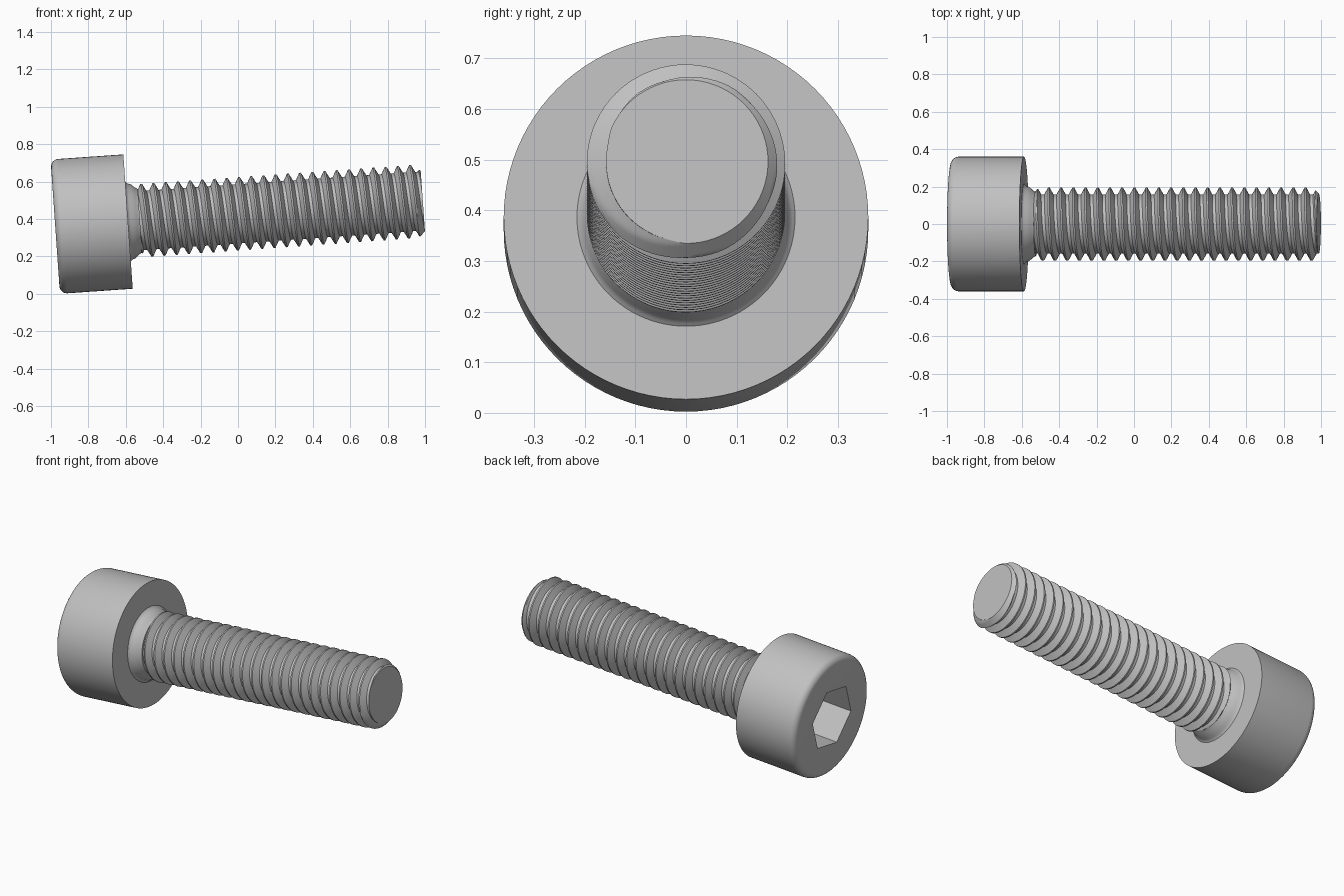
import bpy, bmesh
from math import sin, cos, pi, radians
from mathutils import Matrix, Vector

cube = bpy.data.objects.get("Cube")
if cube:
    bpy.data.objects.remove(cube, do_unlink=True)

# Sizes along the screw axis (local x = 0 under the head)
PITCH, CREST, ROOT = 0.0655, 0.196, 0.158
HEAD_R, HEAD_H, FILLET = 0.36, 0.39, 0.04
HEX_R, HEX_DEPTH = 0.189, 0.2
START, END, LAST_CREST = 0.06, 1.58, 1.525
TILT = Matrix.Translation((-0.588, 0, 0.386)) @ Matrix.Rotation(radians(-4), 4, 'Y')

steel = bpy.data.materials.new("grey_steel")
steel.use_nodes = True
grey = (0.53, 0.53, 0.53, 1)
steel.diffuse_color = grey
for node in steel.node_tree.nodes:
    if node.type == 'BSDF_PRINCIPLED':
        node.inputs["Base Color"].default_value = grey


def finish(name, bm):
    """Clean the mesh, tilt it into place and shade it."""
    bmesh.ops.remove_doubles(bm, verts=bm.verts[:], dist=1e-5)
    bmesh.ops.recalc_face_normals(bm, faces=bm.faces[:])
    mesh = bpy.data.meshes.new(name)
    bm.to_mesh(mesh)
    bm.free()
    mesh.materials.append(steel)
    obj = bpy.data.objects.new(name, mesh)
    bpy.context.collection.objects.link(obj)
    obj.matrix_world = TILT
    bpy.ops.object.select_all(action='DESELECT')
    obj.select_set(True)
    bpy.context.view_layer.objects.active = obj
    bpy.ops.object.shade_smooth_by_angle(angle=radians(30))
    return obj


def lathe(name, profile, steps=96):
    """Turn an (x, radius) profile around the x axis."""
    bm = bmesh.new()
    verts = [bm.verts.new((x, r, 0)) for x, r in profile]
    edges = [bm.edges.new(pair) for pair in zip(verts, verts[1:])]
    bmesh.ops.spin(bm, geom=verts + edges, cent=(0, 0, 0), axis=(1, 0, 0),
                   angle=2 * pi, steps=steps)
    return finish(name, bm)


# Cylinder head with a rounded outer rim
rim = [(-HEAD_H + FILLET * (1 - cos(a)), HEAD_R - FILLET * (1 - sin(a)))
       for a in (i * pi / 12 for i in range(7))]
head = lathe("head", [(-HEAD_H, 0)] + rim + [(0, HEAD_R), (0, 0)])

# Hexagonal socket
bm = bmesh.new()
bmesh.ops.create_cone(bm, cap_ends=True, segments=6, radius1=HEX_R, radius2=HEX_R,
                      depth=2 * HEX_DEPTH)
axis_turn = Matrix(((0, 0, 1), (1, 0, 0), (0, 1, 0))).to_4x4()
bmesh.ops.transform(bm, verts=bm.verts[:], matrix=Matrix.Translation((-HEAD_H, 0, 0))
                    @ axis_turn)
hexagon = [v.co for v in bm.verts]
# turn so that a corner sits ten degrees above the side
corner = Vector((hexagon[0].y, hexagon[0].z)).angle_signed(Vector((1, 0)))
bmesh.ops.rotate(bm, verts=bm.verts[:], cent=(0, 0, 0),
                 matrix=Matrix.Rotation(corner + radians(10), 3, 'X'))
cutter = finish("socket_cutter", bm)
cutter.hide_render = True
cutter.display_type = 'WIRE'
cut = head.modifiers.new("socket", 'BOOLEAN')
cut.operation = 'DIFFERENCE'
cut.solver = 'EXACT'
cut.object = cutter
# bake the cut, then drop the helper
bpy.context.view_layer.objects.active = head
bpy.ops.object.modifier_apply(modifier=cut.name)
bpy.data.objects.remove(cutter, do_unlink=True)
bpy.ops.object.select_all(action='DESELECT')
head.select_set(True)
bpy.ops.object.shade_smooth_by_angle(angle=radians(30))

# Neck fillet under the head
lathe("neck", [(-0.005, 0.222), (0.004, 0.21), (0.012, 0.203), (0.028, 0.198),
               (0.048, 0.18), (0.064, 0.17), (0.064, 0)])


# Threaded shank: stations follow a right-handed helix, trimmed at both ends
def thread_radius(x, turn):
    phase = (x - LAST_CREST) / PITCH - turn
    distance = abs(phase - round(phase))
    flank = min(max((distance - 1 / 16) / (5 / 16), 0), 1)
    start_ramp = 0.17 + 1.5 * (x - START)
    tip_chamfer = 0.162 + END - x
    return min(CREST - flank * (CREST - ROOT), start_ramp, tip_chamfer)


bm = bmesh.new()
STEPS, PER_TURN = 72, 16
columns = []
for j in range(STEPS):
    turn, a = j / STEPS - 0.25, 2 * pi * j / STEPS
    column = []
    for k in range(-24 * PER_TURN, 2 * PER_TURN + 1):
        x = min(max(LAST_CREST + PITCH * (turn + k / PER_TURN), START), END)
        r = thread_radius(x, turn)
        column.append(bm.verts.new((x, r * cos(a), r * sin(a))))
    columns.append(column)
# the seam joins one whole turn further along
last = columns[0][-1]
columns.append(columns[0][PER_TURN:] + [last] * PER_TURN)
for left, right in zip(columns, columns[1:]):
    for k in range(len(left) - 1):
        corners = (left[k], left[k + 1], right[k + 1], right[k])
        unique = list(dict.fromkeys(corners))
        if len({tuple(round(c, 6) for c in v.co) for v in unique}) > 2:
            bm.faces.new(unique)
bmesh.ops.remove_doubles(bm, verts=bm.verts[:], dist=1e-5)
bmesh.ops.holes_fill(bm, edges=[e for e in bm.edges if e.is_boundary], sides=0)
finish("threaded_shank", bm)
